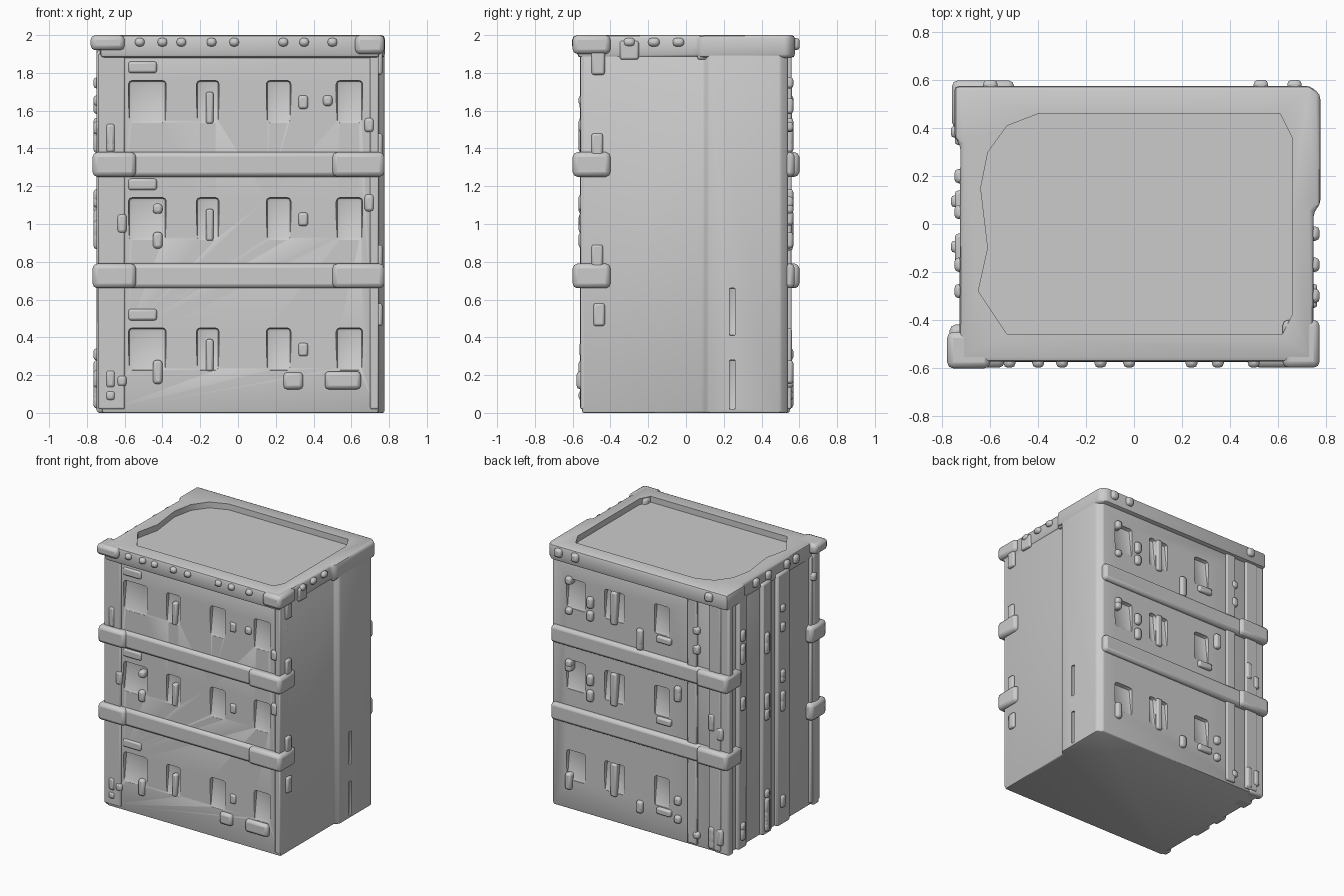
import bpy
import bmesh
import random
from mathutils import Vector

random.seed(4)
if "Cube" in bpy.data.objects:
    bpy.data.objects.remove(bpy.data.objects["Cube"], do_unlink=True)

concrete = bpy.data.materials.new("plain_grey_concrete")
concrete.use_nodes = True
GREY = (0.6, 0.6, 0.6, 1)
concrete.diffuse_color = GREY
concrete.node_tree.nodes["Principled BSDF"].inputs["Base Color"].default_value = GREY

FRONT, BACK = -0.55, 0.54
LEFT, RIGHT = -0.72, 0.745
FLOOR_BASES = (0.22, 0.91, 1.53)
BANDS = ((0.66, 0.79), (1.25, 1.38))


def finish(name, bm, bevel):
    """Turn a bmesh into an object with softened edges."""
    bmesh.ops.recalc_face_normals(bm, faces=bm.faces)
    mesh = bpy.data.meshes.new(name)
    bm.to_mesh(mesh)
    bm.free()
    mesh.materials.append(concrete)
    obj = bpy.data.objects.new(name, mesh)
    bpy.context.collection.objects.link(obj)
    if bevel:
        soften = obj.modifiers.new("soft_edges", 'BEVEL')
        soften.width = bevel
        soften.segments = 2
        soften.limit_method = 'ANGLE'
    return obj


def prism(name, outline, low, high, bevel=0.01):
    """Extrude a plan outline upward."""
    bm = bmesh.new()
    face = bm.faces.new([bm.verts.new((x, y, low)) for x, y in outline])
    grown = bmesh.ops.extrude_face_region(bm, geom=[face])
    for v in grown["geom"]:
        if isinstance(v, bmesh.types.BMVert):
            v.co.z = high
    return finish(name, bm, bevel)


def boxes(name, spans, bevel=0.015, shape=None):
    """Build several boxes, each given as x, y and z ranges."""
    bm = bmesh.new()
    for span in spans:
        low = Vector(r[0] for r in span)
        high = Vector(r[1] for r in span)
        for v in bmesh.ops.create_cube(bm, size=1)["verts"]:
            t = v.co + Vector((0.5, 0.5, 0.5))
            v.co = [a + (b - a) * k for a, b, k in zip(low, high, t)]
            if shape:
                shape(v.co, low, high)
    return finish(name, bm, bevel)


def carve(target, cutter):
    """Subtract a cutter, keep the result and drop the cutter."""
    cutter.hide_render = True
    cut = target.modifiers.new("carve", 'BOOLEAN')
    cut.operation = 'DIFFERENCE'
    cut.solver = 'EXACT'
    cut.object = cutter
    graph = bpy.context.evaluated_depsgraph_get()
    mesh = bpy.data.meshes.new_from_object(target.evaluated_get(graph))
    target.modifiers.clear()
    target.data = mesh
    bpy.data.objects.remove(cutter, do_unlink=True)


# Main block, with a stepped rear half on one side
walls = prism("building_walls", [
    (LEFT, FRONT), (RIGHT, FRONT), (RIGHT, 0.09), (0.775, 0.12),
    (0.775, 0.5), (0.74, BACK), (LEFT, BACK)], 0, 1.93)


# Window niches, deepest at the head and fading out at the sill
def fade_front(co, low, high):
    if co.y > FRONT and co.z == low.z:
        co.y = FRONT + 0.006


def fade_back(co, low, high):
    if co.y < BACK and co.z == low.z:
        co.y = BACK - 0.008


def niches(columns, depth):
    return [((x, x + w), depth, (z, z + 0.23)) for z in FLOOR_BASES for x, w in columns]


front_columns = ((-0.58, 0.2), (-0.22, 0.12), (0.15, 0.13), (0.52, 0.14))
back_columns = ((0.47, 0.16), (0.14, 0.07), (0.25, 0.06), (-0.24, 0.13))
carve(walls, boxes("front_niche_cutter", niches(front_columns, (-0.62, FRONT + 0.035)),
                   0.02, fade_front))
carve(walls, boxes("back_niche_cutter", niches(back_columns, (BACK - 0.035, 0.62)),
                   0.02, fade_back))

# Narrow slots in the plain side wall
carve(walls, boxes("side_slot_cutter", [((0.762, 0.8), (0.23, 0.26), z)
                                        for z in ((0.41, 0.66), (0.02, 0.28))], 0.005))

# Roof cornice with a sunken deck
cornice = prism("roof_cornice", [
    (-0.73, -0.575), (0.75, -0.575), (0.75, 0.05), (0.778, 0.08), (0.778, 0.54),
    (0.735, 0.577), (-0.75, 0.577), (-0.75, 0.36), (-0.725, 0.33)], 1.88, 2, 0.02)
deck = prism("deck_cutter", [
    (-0.53, -0.46), (0.62, -0.46), (0.66, -0.38), (0.66, 0.36), (0.61, 0.46),
    (-0.4, 0.46), (-0.53, 0.41), (-0.61, 0.3), (-0.64, 0.15), (-0.61, -0.1),
    (-0.65, -0.28)], 1.955, 2.1, 0)
carve(cornice, deck)

# Storey bands across front and back
bands = []
for z in BANDS:
    bands.append(((LEFT - 0.02, RIGHT), (-0.577, FRONT + 0.1), z))
    bands.append(((LEFT - 0.02, RIGHT), (BACK - 0.1, 0.575), z))
boxes("storey_bands", bands, 0.022)

# Heavier blocks where the bands and cornice turn the corners
corners = []
for low, high in BANDS:
    corners.append(((0.5, 0.775), (-0.6, -0.4), (low, high)))
    corners.append(((-0.77, -0.54), (-0.6, -0.42), (low, high)))
    corners.append(((-0.76, -0.5), (0.4, 0.6), (low, high)))
corners.append(((-0.78, -0.6), (-0.603, -0.45), (1.92, 2)))
corners.append(((0.62, 0.775), (-0.6, -0.4), (1.9, 2)))
boxes("corner_blocks", corners, 0.025)

# Raised pilasters on the front and ribs on the back
strips = []
storeys = ((0.02, 0.68), (0.77, 1.27), (1.36, 1.9))
for z in storeys:
    strips.append(((-0.74, -0.6), (FRONT - 0.01, FRONT + 0.1), z))
    strips.append(((0.7, RIGHT), (FRONT - 0.008, FRONT + 0.1), z))
    strips.append(((-0.48, -0.4), (BACK - 0.1, BACK + 0.018), z))
    strips.append(((-0.68, -0.58), (BACK - 0.1, BACK + 0.018), z))
boxes("pilasters", strips, 0.008)

# Tall ribs down the grooved side wall
ribs = [((-0.748, LEFT + 0.1), y, (0, 1.92)) for y in
        ((0.49, BACK + 0.01), (0.33, 0.43), (0.03, 0.14), (-0.19, -0.04), (-0.54, -0.47))]
boxes("side_ribs", ribs, 0.014)

# Window hoods over the niches, front and back
hoods = []
for z in FLOOR_BASES:
    hoods.append(((-0.58, -0.43), (FRONT - 0.012, FRONT + 0.05), (z + 0.27, z + 0.33)))
    hoods.append(((0.2, 0.25), (BACK - 0.06, BACK + 0.02), (z - 0.02, z + 0.23)))
    hoods.append(((-0.26, -0.14), (BACK - 0.06, BACK + 0.025), (z - 0.05, z)))
    hoods.append(((-0.17, -0.13), (FRONT - 0.008, FRONT + 0.05), (z, z + 0.17)))
    hoods.append(((0.32, 0.37), (FRONT - 0.015, FRONT + 0.05), (z + 0.08, z + 0.15)))
boxes("window_trim", hoods, 0.012)

# Wall units at street level
boxes("wall_units", [((0.46, 0.65), (-0.58, -0.5), (0.125, 0.22)),
                     ((0.24, 0.345), (-0.575, -0.5), (0.125, 0.215))], 0.02)

# Worn streaks running down the plain side from the corners
streaks = [((0.7, RIGHT + 0.02), (y, y + w), (z, z + h)) for y, w, z, h in (
    (-0.5, 0.07, 1.79, 0.15), (-0.35, 0.1, 1.87, 0.1), (0.06, 0.08, 1.87, 0.1),
    (-0.5, 0.06, 1.36, 0.12), (-0.5, 0.06, 0.77, 0.12), (-0.49, 0.06, 0.46, 0.12))]
boxes("side_streaks", streaks, 0.012)

# Small knobs under the cornice lip
knobs = []
for x in (-0.52, -0.4, -0.3, -0.14, -0.02, 0.24, 0.35, 0.5):
    knobs.append(((x - 0.025, x + 0.025), (-0.6, -0.5), (1.94, 1.985)))
for x in (-0.6, 0.53, 0.67):
    knobs.append(((x - 0.03, x + 0.03), (0.5, 0.602), (1.92, 1.985)))
for y in (-0.28, -0.17, 0.05, 0.2):
    knobs.append(((-0.75, -0.65), (y - 0.03, y + 0.03), (1.92, 1.985)))
for y in (-0.3, -0.17, -0.04):
    knobs.append(((0.7, 0.775), (y - 0.03, y + 0.03), (1.94, 1.985)))
boxes("cornice_knobs", knobs, 0.018)

# Scattered weathered lumps on the front, back and grooved side
lumps = []
for low, high in storeys:
    for spot in range(9):
        z = random.uniform(low, high - 0.15)
        tall = (z, z + random.uniform(0.05, 0.13))
        x = random.choice((0.58, 0.4, -0.02, -0.34, -0.5, -0.63, -0.7))
        lumps.append(((x, x + 0.05), (BACK - 0.06, BACK + 0.028), tall))
        y = random.choice((-0.5, -0.12, 0.07, 0.36))
        lumps.append(((-0.765, -0.65), (y, y + 0.05), tall))
        if spot < 4:
            x = random.choice((-0.7, -0.64, -0.45, 0.45, 0.67))
            lumps.append(((x, x + 0.05), (FRONT - 0.018, FRONT + 0.05), tall))
boxes("weathered_lumps", lumps, 0.016)

# Smooth shading with crisp corners
for obj in bpy.context.collection.objects:
    obj.select_set(obj.type == 'MESH' and concrete.name in obj.data.materials)
bpy.context.view_layer.objects.active = walls
bpy.ops.object.shade_smooth_by_angle(angle=0.7)
